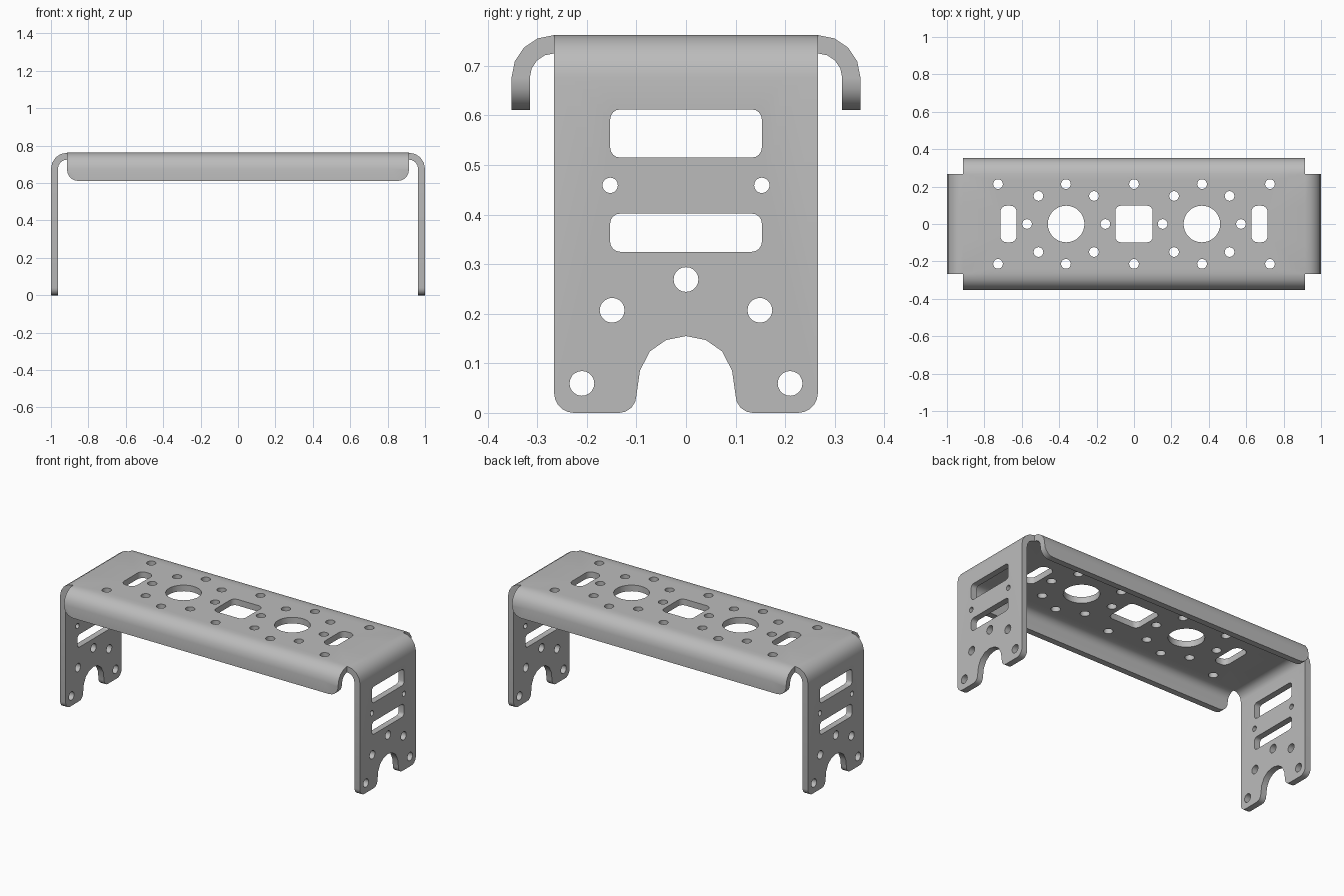
import bpy, bmesh
from math import pi, sin, cos, radians
from mathutils import Vector
from mathutils.geometry import delaunay_2d_cdt

if "Cube" in bpy.data.objects:
    bpy.data.objects.remove(bpy.data.objects["Cube"])

# Sheet sizes: flat top half-size, bend radius, thickness, height
A, B, R, T, H = 0.914, 0.266, 0.086, 0.037, 0.762
L, SEG = R * pi / 2, 4          # bend length in the flat pattern


def leg_x(z):                   # flat-pattern x of a leg point at height z
    return A + L + (H - R - z)


def arc(cx, cy, r, a0, a1, n):
    return [(cx + r * cos(radians(a0 + (a1 - a0) * i / n)),
             cy + r * sin(radians(a0 + (a1 - a0) * i / n))) for i in range(n + 1)]


def circle(cx, cy, r, n=20):
    return arc(cx, cy, r, 0, 360, n)[:-1]


def slot(cx, cy, hx, hy, r):
    pts = []
    for k, (sx, sy) in enumerate([(1, 1), (-1, 1), (-1, -1), (1, -1)]):
        pts += arc(cx + sx * (hx - r), cy + sy * (hy - r), r, 90 * k, 90 * k + 90, 4)
    return pts


# Unfolded outline: one quarter, mirrored to all four
F = B + L + (H - R - 0.611)
quarter = [(leg_x(z), y) for y, z in
           [(0, .155), (.04, .147), (.073, .124), (.093, .085)]]
quarter += arc(leg_x(.035), .135, .035, 270, 360, 4)
quarter += arc(leg_x(.04), B - .04, .04, 0, 90, 5)
quarter += [(A, B)] + arc(A - .06, F - .06, .06, 0, 90, 5)
outline = (quarter + [(-x, y) for x, y in reversed(quarter)]
           + [(-x, -y) for x, y in quarter[1:]]
           + [(x, -y) for x, y in reversed(quarter[1:])])

# Holes in the top
loops = [outline, slot(0, 0, .1, .098, .03)]
for s in (-1, 1):
    loops.append(circle(0, s * .213, .026))
    loops.append(circle(s * .363, 0, .098, 32))
    loops.append(slot(s * .671, 0, .044, .098, .035))
    loops += [circle(s * x, 0, .026) for x in (.153, .572)]
    for t in (-1, 1):
        loops += [circle(s * x, t * y, .026) for x, y in
                  [(.727, .213), (.364, .213), (.511, .15), (.214, .15)]]
    # Holes in each leg
    for z0, z1 in [(.515, .612), (.325, .402)]:
        loops.append(slot(s * leg_x((z0 + z1) / 2), 0, (z1 - z0) / 2, .153, .02))
    loops.append(circle(s * leg_x(.269), 0, .025))
    for t in (-1, 1):
        loops += [circle(s * leg_x(z), t * y, r) for y, z, r in
                  [(.153, .459, .0155), (.149, .207, .025), (.21, .0595, .025)]]

# Triangulate the flat pattern and keep what is inside the outline, outside holes
points, edges = [], []
for lp in loops:
    n0 = len(points)
    points += [Vector(p) for p in lp]
    edges += [(n0 + i, n0 + (i + 1) % len(lp)) for i in range(len(lp))]


def inside(p):
    hit = False
    for i, j in edges:
        a, b = points[i], points[j]
        if (a.y > p.y) != (b.y > p.y):
            if p.x < a.x + (b.x - a.x) * (p.y - a.y) / (b.y - a.y):
                hit = not hit
    return hit


res = delaunay_2d_cdt(points, edges, [], 0, 1e-6)
flat = res[0]
tris = [tuple(f) for f in res[2] if inside(sum((flat[i] for i in f), Vector((0, 0))) / len(f))]

# Closed thick sheet: outer skin, inner skin and rim
n = len(flat)
verts = [(p.x, p.y, 0) for p in flat] + [(p.x, p.y, -T) for p in flat]
directed = {(f[i], f[(i + 1) % len(f)]) for f in tris for i in range(len(f))}
faces = tris + [tuple(i + n for i in reversed(f)) for f in tris]
faces += [(b, a, a + n, b + n) for a, b in directed if (b, a) not in directed]
mesh = bpy.data.meshes.new("folded_bracket")
mesh.from_pydata(verts, [], faces)

bm = bmesh.new()
bm.from_mesh(mesh)

# Cut the bend lines
for axis, start in ((0, A), (1, B)):
    for s in (-1, 1):
        for k in range(SEG + 1):
            co, no = Vector((0, 0, 0)), Vector((0, 0, 0))
            co[axis], no[axis] = s * (start + L * k / SEG), 1
            bmesh.ops.bisect_plane(bm, geom=bm.verts[:] + bm.edges[:] + bm.faces[:],
                                   dist=1e-5, plane_co=co, plane_no=no)


# Fold legs and long flanges downwards
def fold(u, w, start):
    d, s = abs(u) - start, (1 if u > 0 else -1)
    if d <= 1e-5:
        return u, w
    if d < L:
        a = d / R
        return s * (start + (R + w) * sin(a)), (R + w) * cos(a) - R
    return s * (start + R + w), -R - (d - L)


for v in bm.verts:
    x, y, w = v.co
    if abs(x) > A + 1e-5:
        x, w = fold(x, w, A)
    else:
        y, w = fold(y, w, B)
    v.co = (x, y, H + w)
bmesh.ops.delete(bm, geom=[v for v in bm.verts if not v.link_faces], context='VERTS')
bmesh.ops.recalc_face_normals(bm, faces=bm.faces[:])
bm.to_mesh(mesh)
bm.free()

# Object, colour and shading
bracket = bpy.data.objects.new("folded_bracket", mesh)
bpy.context.collection.objects.link(bracket)
grey = bpy.data.materials.new("grey_metal")
grey.diffuse_color = (0.5, 0.5, 0.5, 1)
grey.use_nodes = True
grey.node_tree.nodes["Principled BSDF"].inputs["Base Color"].default_value = grey.diffuse_color
mesh.materials.append(grey)
bpy.context.view_layer.objects.active = bracket
bracket.select_set(True)
bpy.ops.object.shade_smooth_by_angle(angle=radians(30))
